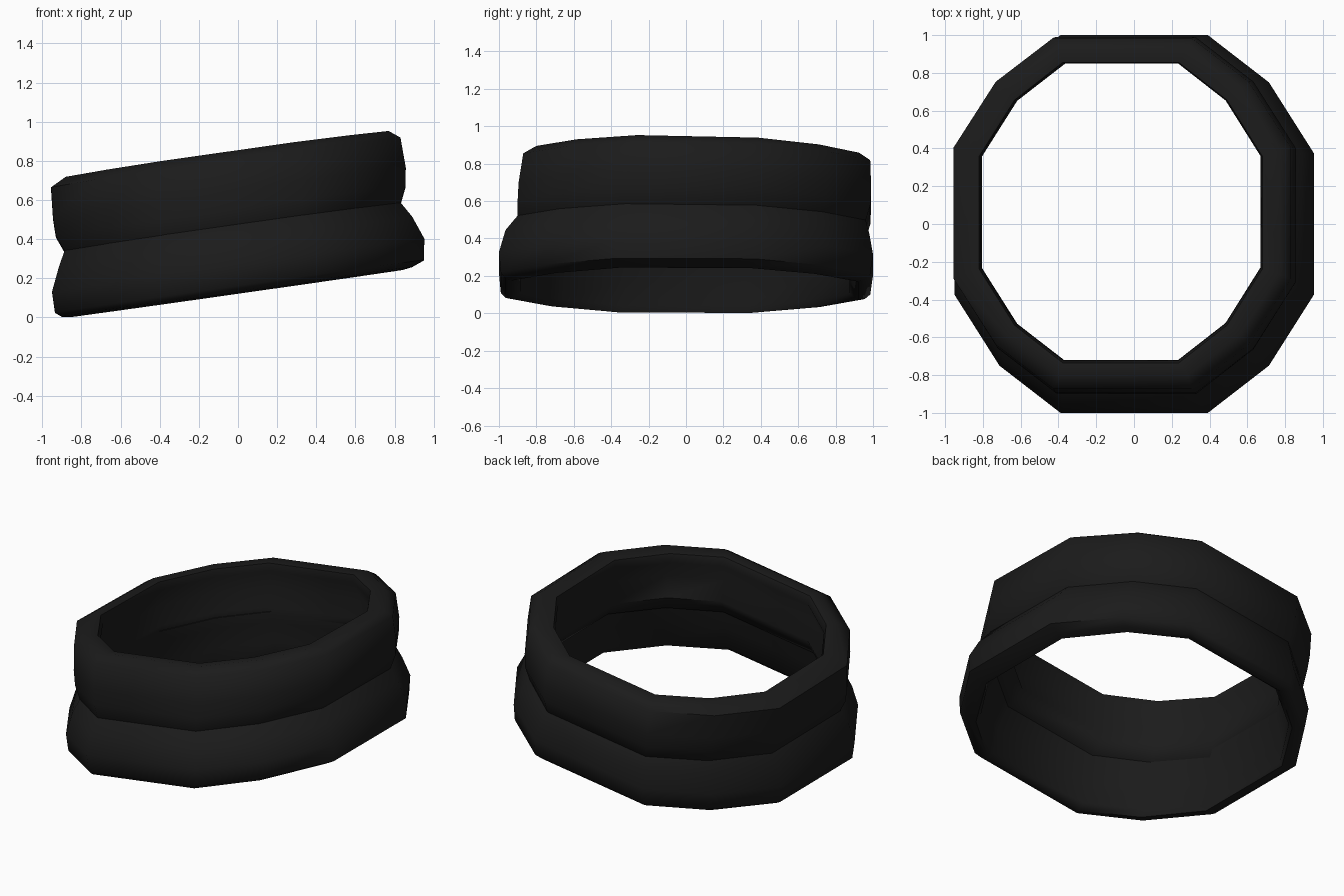
import bpy, bmesh, math

if "Cube" in bpy.data.objects:
    bpy.data.objects.remove(bpy.data.objects["Cube"])

black = bpy.data.materials.new("soft_black")
black.diffuse_color = (0.011, 0.011, 0.011, 1)
black.use_nodes = True
black.node_tree.nodes["Principled BSDF"].inputs["Base Color"].default_value = black.diffuse_color

# twelve-sided unit outline, mirrored from one quarter
quarter = [(1.0, 0.375), (0.75, 0.75), (0.41, 1.0)]
outline = (quarter + [(-x, y) for x, y in reversed(quarter)]
           + [(-x, -y) for x, y in quarter]
           + [(x, -y) for x, y in reversed(quarter)])


def band(name, profile):
    """Closed band; each profile row is left, right, front, back and height of a loop."""
    bm = bmesh.new()
    loops = []
    for left, right, front, back, height in profile:
        cx, cy = (left + right) / 2, (front + back) / 2
        hx, hy = (right - left) / 2, (back - front) / 2
        loop = []
        for u, v in outline:
            x, y = cx + u * hx, cy + v * hy
            # leans up to the right and slightly down to the back
            loop.append(bm.verts.new((x, y, height + 0.142 * x - 0.025 * height * y)))
        loops.append(loop)
    n = len(outline)
    for i, a in enumerate(loops):
        b = loops[(i + 1) % len(loops)]
        for j in range(n):
            k = (j + 1) % n
            bm.faces.new((a[j], a[k], b[k], b[j]))
    bmesh.ops.recalc_face_normals(bm, faces=bm.faces)
    mesh = bpy.data.meshes.new(name)
    bm.to_mesh(mesh)
    bm.free()
    mesh.materials.append(black)
    ob = bpy.data.objects.new(name, mesh)
    bpy.context.collection.objects.link(ob)
    bpy.ops.object.select_all(action='DESELECT')
    bpy.context.view_layer.objects.active = ob
    ob.select_set(True)
    bpy.ops.object.shade_smooth_by_angle(angle=math.radians(55))


# lower coil: outside, rounded top hidden in the upper coil, inside
band("lower_coil", [
    (-0.85, 0.84, -0.93, 0.92, 0.124),
    (-0.90, 0.89, -0.965, 0.955, 0.132),
    (-0.935, 0.95, -0.99, 0.985, 0.158),
    (-0.95, 0.952, -1.0, 1.0, 0.265),
    (-0.915, 0.89, -0.965, 0.98, 0.385),
    (-0.885, 0.83, -0.90, 0.96, 0.466),
    (-0.85, 0.79, -0.85, 0.91, 0.52),
    (-0.815, 0.76, -0.80, 0.86, 0.51),
    (-0.82, 0.76, -0.80, 0.86, 0.44),
    (-0.85, 0.82, -0.87, 0.89, 0.30),
    (-0.85, 0.83, -0.885, 0.875, 0.16),
])

# upper coil: rounded bottom, outside, rim, inside ridge
band("upper_coil", [
    (-0.865, 0.80, -0.865, 0.92, 0.42),
    (-0.885, 0.83, -0.90, 0.96, 0.46),
    (-0.93, 0.855, -0.90, 0.985, 0.545),
    (-0.945, 0.857, -0.895, 0.99, 0.64),
    (-0.955, 0.83, -0.87, 0.985, 0.795),
    (-0.88, 0.77, -0.80, 0.925, 0.838),
    (-0.82, 0.68, -0.735, 0.855, 0.83),
    (-0.81, 0.67, -0.72, 0.85, 0.78),
    (-0.85, 0.735, -0.775, 0.89, 0.66),
    (-0.805, 0.69, -0.725, 0.85, 0.545),
    (-0.825, 0.75, -0.79, 0.87, 0.44),
])
